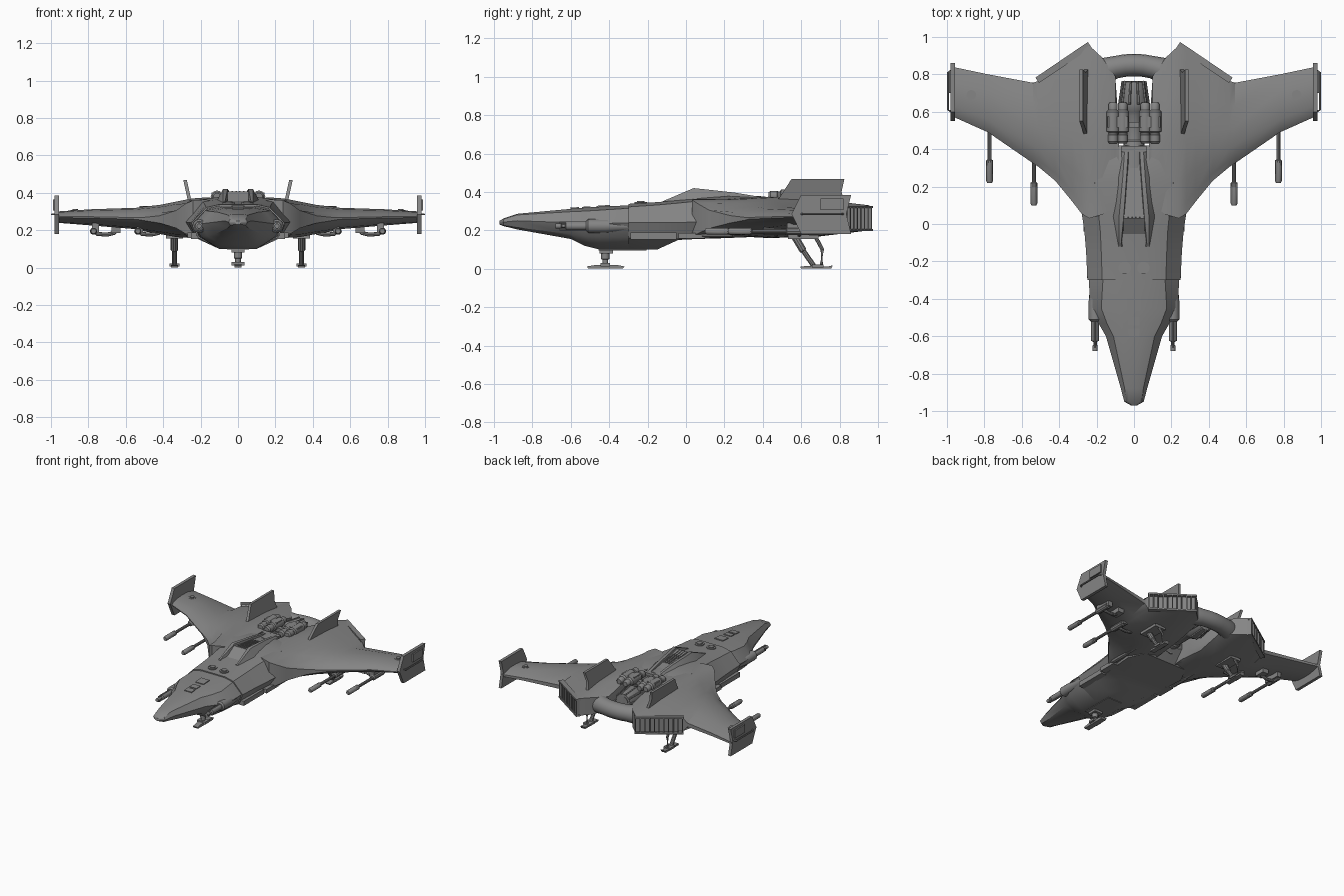
import bpy, bmesh, math
from mathutils import Vector, Matrix

hull = bpy.data.materials.new("dark_hull")
hull.diffuse_color = (.235, .235, .235, 1)


def finish(name, bm, mirror=False):
    bmesh.ops.recalc_face_normals(bm, faces=bm.faces)
    me = bpy.data.meshes.new(name)
    bm.to_mesh(me)
    bm.free()
    me.materials.append(hull)
    ob = bpy.data.objects.new(name, me)
    bpy.context.collection.objects.link(ob)
    if mirror:
        ob.modifiers.new("mirror", 'MIRROR')
    return ob


def loft(name, rings, mirror=False):
    bm = bmesh.new()
    rows = [[bm.verts.new(p) for p in r] for r in rings]
    n = len(rows[0])
    for a, b in zip(rows, rows[1:]):
        for i in range(n):
            j = (i + 1) % n
            bm.faces.new((a[i], a[j], b[j], b[i]))
    bm.faces.new(rows[0])
    bm.faces.new(rows[-1])
    return finish(name, bm, mirror)


def box(name, c, size, mirror=False, rot=(0, 'Z')):
    bm = bmesh.new()
    m = Matrix.Translation(c) @ Matrix.Rotation(rot[0], 4, rot[1]) @ Matrix.Diagonal((*size, 1))
    bmesh.ops.create_cube(bm, size=1, matrix=m)
    return finish(name, bm, mirror)


def rod(name, pts, mirror=False, n=12):
    """Tube through (x, y, z, radius) points."""
    P = [Vector(p[:3]) for p in pts]
    rings = []
    for i, p in enumerate(P):
        t = P[min(i + 1, len(P) - 1)] - P[max(i - 1, 0)]
        q = t.to_track_quat('Z', 'Y')
        rings.append([p + q @ Vector((math.cos(a), math.sin(a), 0)) * pts[i][3]
                      for a in [2 * math.pi * k / n for k in range(n)]])
    return loft(name, rings, mirror)


def yrod(name, x, z, steps, mirror=False, n=12):
    """Turned part along y, steps are (y, radius)."""
    return rod(name, [(x, y, z, r) for y, r in steps], mirror, n)


def plate(name, poly, x0, x1, mirror=False, lean=0.0):
    """Side-profile plate (y, z), leaning outwards with height."""
    z0 = min(z for _, z in poly)
    return loft(name, [[(x + lean * (z - z0), y, z) for y, z in poly] for x in (x0, x1)], mirror)


# Fuselage: half sections (x, z) from top to bottom at each y
def section(y, *half):
    pts = list(half)
    return [(x, y, z) for x, z in pts] + [(-x, y, z) for x, z in reversed(pts)]


loft("nose", [
    section(-.97, (.006, .25), (.012, .247), (.016, .24), (.012, .232), (.006, .23)),
    section(-.95, (.03, .262), (.042, .258), (.052, .243), (.04, .226), (.02, .222)),
    section(-.88, (.03, .286), (.05, .28), (.07, .25), (.05, .215), (.03, .205)),
    section(-.60, (.06, .312), (.11, .297), (.15, .24), (.12, .18), (.06, .155)),
    section(-.53, (.07, .318), (.145, .30), (.19, .235), (.165, .17), (.09, .12)),
    section(-.45, (.08, .323), (.175, .305), (.238, .235), (.20, .165), (.10, .10)),
    section(-.28, (.10, .331), (.165, .316), (.240, .24), (.21, .165), (.10, .10))])
loft("fuselage", [
    section(-.30, (.10, .338), (.17, .322), (.249, .24), (.215, .16), (.10, .10)),
    section(-.15, (.10, .347), (.175, .332), (.256, .24), (.22, .155), (.10, .10)),
    section(-.04, (.10, .356), (.18, .342), (.265, .24), (.22, .155), (.10, .15)),
    section(.06, (.10, .366), (.19, .352), (.28, .245), (.23, .158), (.10, .155)),
    section(.22, (.10, .378), (.21, .362), (.29, .25), (.24, .16), (.10, .16)),
    section(.34, (.06, .372), (.16, .362), (.22, .25), (.18, .165), (.06, .165)),
    section(.42, (.05, .355), (.09, .35), (.10, .30), (.09, .26), (.05, .25))])

# Wings: x, leading y, trailing y, top z, bottom z, leading and trailing edge fullness
wing = [(.08, .20, .50, .37, .17, .5, .6), (.10, .10, .79, .37, .17, .8, .5), (.17, .05, .89, .375, .16, .9, .6),
        (.24, .03, .955, .37, .16, .9, .62), (.28, .055, .925, .363, .16, .8, .64),
        (.33, .12, .89, .353, .163, .5, .66), (.42, .23, .825, .335, .18, .25, .7),
        (.51, .305, .765, .325, .195, .12, .75), (.54, .325, .755, .32, .205, .08, .25),
        (.78, .49, .80, .312, .225, .08, .25), (.97, .575, .84, .30, .24, .08, .25)]
rings = []
for x, y0, y1, zt, zb, le, te in wing:
    prof = [(0, le), (.07, max(.45, le)), (.22, max(.85, le)), (.45, 1), (.72, .92), (1, te)]
    zm, h = (zt + zb) / 2, (zt - zb) / 2
    up = [(x, y0 + (y1 - y0) * t, zm + h * f) for t, f in prof]
    lo = [(x, y0 + (y1 - y0) * t, zm - h * f) for t, f in reversed(prof)]
    rings.append(up + lo)
loft("wing", rings, True)

# Winglets with outer rail
plate("winglet", [(.55, .285), (.60, .385), (.86, .385), (.835, .285), (.86, .18), (.60, .18)], .957, .98, True)
box("winglet_panel", (.984, .76, .335), (.012, .12, .06), True)
rod("winglet_rail", [(.975, .60, .285, .006), (.994, .61, .285, .006), (.994, .81, .285, .006),
                     (.975, .82, .285, .006)], True, 6)
# Tail fins
plate("tail_fin", [(.46, .33), (.55, .468), (.825, .468), (.81, .40), (.83, .33)], .243, .262, True, .22)

# Slanted engine exhausts with vanes
A, B = Vector((.235, .955, .262)), Vector((.515, .765, .262))
d = B - A
ang = math.atan2(d.y, d.x)
nrm = Vector((-d.y, d.x, 0)).normalized()
mid = (A + B) / 2
for nm, dz in (("exhaust_top_lip", .06), ("exhaust_bottom_lip", -.06)):
    box(nm, mid + nrm * .004 + Vector((0, 0, dz)), (d.length, .035, .012), True, (ang, 'Z'))
for i in range(11):
    box("exhaust_vane", A + d * (i + .2) / 10.4 + nrm * .004, (.008, .03, .125), True, (ang, 'Z'))

# Rear cross pipe
rod("cross_pipe", [(x, .85 - abs(x) ** 2 * 1.2, .265, .06 if abs(x) < .12 else .068)
                   for x in (-.20, -.15, -.10, -.05, 0, .05, .10, .15, .20)], n=16)

# Centre thruster and its canisters
yrod("centre_thruster", 0, .295, [(.30, .085), (.39, .085), (.395, .06), (.44, .055), (.45, .045), (.58, .045),
                                  (.60, .058), (.64, .078), (.76, .06), (.765, .045), (.74, .04)], n=16)
for i in range(10):
    a = i * math.pi / 5
    c, s = math.cos(a), math.sin(a)
    rod("thruster_rib", [(c * .078, .64, .295 + s * .078, .007), (c * .06, .765, .295 + s * .06, .007)], n=6)
for x, z in ((.06, .372), (.112, .378)):
    yrod("canister", x, z, [(.43, .02), (.44, .028), (.475, .028), (.48, .024), (.49, .024), (.495, .034),
                            (.60, .034), (.61, .025), (.64, .025), (.65, .018)], True)
box("canister_bracket", (0, .53, .35), (.24, .03, .03))
box("canister_clamp", (.088, .545, .375), (.11, .06, .055), True)
box("thruster_saddle", (0, .40, .35), (.14, .03, .05))

# Cockpit hood with ribbed recess between two side ridges
plate("hood", [(-.06, .35), (.03, .408), (.12, .395), (.36, .37), (.36, .34)], -.055, .055)
loft("hood_ridge", [[(.045, -.12, .345), (.085, -.12, .345), (.08, -.12, .352), (.07, -.12, .352)],
                    [(.045, .04, .35), (.115, .04, .355), (.08, .04, .42), (.055, .04, .42)],
                    [(.03, .25, .35), (.10, .25, .36), (.06, .25, .397), (.04, .25, .397)],
                    [(.02, .40, .35), (.07, .40, .355), (.05, .40, .372), (.03, .40, .372)]], True)
for x in (-.03, -.01, .01, .03):
    box("hood_rib", (x, .13, .394), (.008, .19, .012), rot=(-.11, 'X'))


def vent(name, x, y, z, r):
    for rr, h in ((r, .006), (r * .6, .012)):
        rod(name, [(x, y, z - .02, rr), (x, y, z + h, rr)], True, 20)


# Round vents and deck panels
vent("deck_vent", .05, -.235, .342, .033)
vent("wing_vent", .87, .69, .302, .026)
for y, w, l in ((-.43, .07, .07), (-.52, .06, .045), (-.58, .06, .045)):
    box("nose_panel", (0, y, .324 + (y + .43) * .07), (w, l, .012), rot=(.07, 'X'))

# Nose guns in cheek housings
yrod("cheek_housing", .207, .222, [(-.52, .026), (-.51, .036), (-.42, .036), (-.30, .025)], True, 12)
yrod("nose_gun", .208, .222, [(-.68, .013), (-.65, .013), (-.645, .009), (-.63, .009), (-.625, .021),
                              (-.52, .021), (-.515, .014), (-.45, .014)], True)
for dz in (-.018, .018):
    yrod("nose_gun_rail", .208, .222 + dz, [(-.66, .006), (-.50, .006)], True, 6)

# Wing guns with mounts and feed loops
for x, y in ((.535, .10), (.772, .22)):
    yrod("wing_gun", x, .195, [(y, .013), (y + .01, .018), (y + .12, .018), (y + .125, .011),
                               (y + .30, .011), (y + .305, .02), (y + .42, .02)], True, 10)
    box("gun_pylon", (x - .01, y + .37, .213), (.035, .13, .05), True)
    box("gun_feed_box", (x - .12, y + .38, .205), (.05, .08, .04), True)
    rod("gun_feed_loop", [(x, y + .37, .20, .011), (x - .02, y + .37, .18, .011), (x - .07, y + .37, .176, .011),
                          (x - .11, y + .37, .185, .011), (x - .13, y + .37, .21, .011)], True, 8)

# Lower side pods and belly details
box("side_skid", (.23, -.17, .17), (.045, .24, .035), True)
box("side_pod", (.245, .03, .172), (.05, .14, .03), True)
yrod("side_pipe", .265, .18, [(.08, .012), (.10, .018), (.24, .018), (.245, .013), (.40, .013)], True, 8)
box("belly_bay", (0, -.33, .103), (.12, .25, .014))

# Front landing leg
box("front_leg_mount", (0, -.415, .092), (.07, .07, .025))
rod("front_leg", [(0, -.42, .10, .022), (0, -.42, .05, .022), (0, -.42, .048, .015), (0, -.42, .01, .015)])
plate("front_foot", [(-.515, .012), (-.51, .0), (-.33, 0), (-.32, .012), (-.36, .02), (-.47, .02)], -.02, .02)
box("front_foot_bar", (0, -.42, .02), (.07, .05, .018))
# Rear landing legs
box("rear_leg_bay", (.34, .61, .165), (.09, .16, .02), True)
rod("rear_leg", [(.34, .565, .17, .02), (.34, .61, .095, .02), (.34, .612, .092, .014), (.34, .665, .015, .014)], True, 10)
rod("rear_leg_brace", [(.34, .675, .165, .01), (.34, .71, .10, .01), (.34, .705, .015, .01)], True, 8)
plate("rear_foot", [(.595, .01), (.60, 0), (.755, 0), (.765, .018), (.74, .012), (.62, .014)], .322, .358, True)
box("rear_foot_bar", (.34, .685, .014), (.055, .06, .016), True)

bpy.ops.object.select_all(action='SELECT')
bpy.context.view_layer.objects.active = bpy.data.objects["fuselage"]
bpy.ops.object.shade_smooth_by_angle(angle=math.radians(35))
